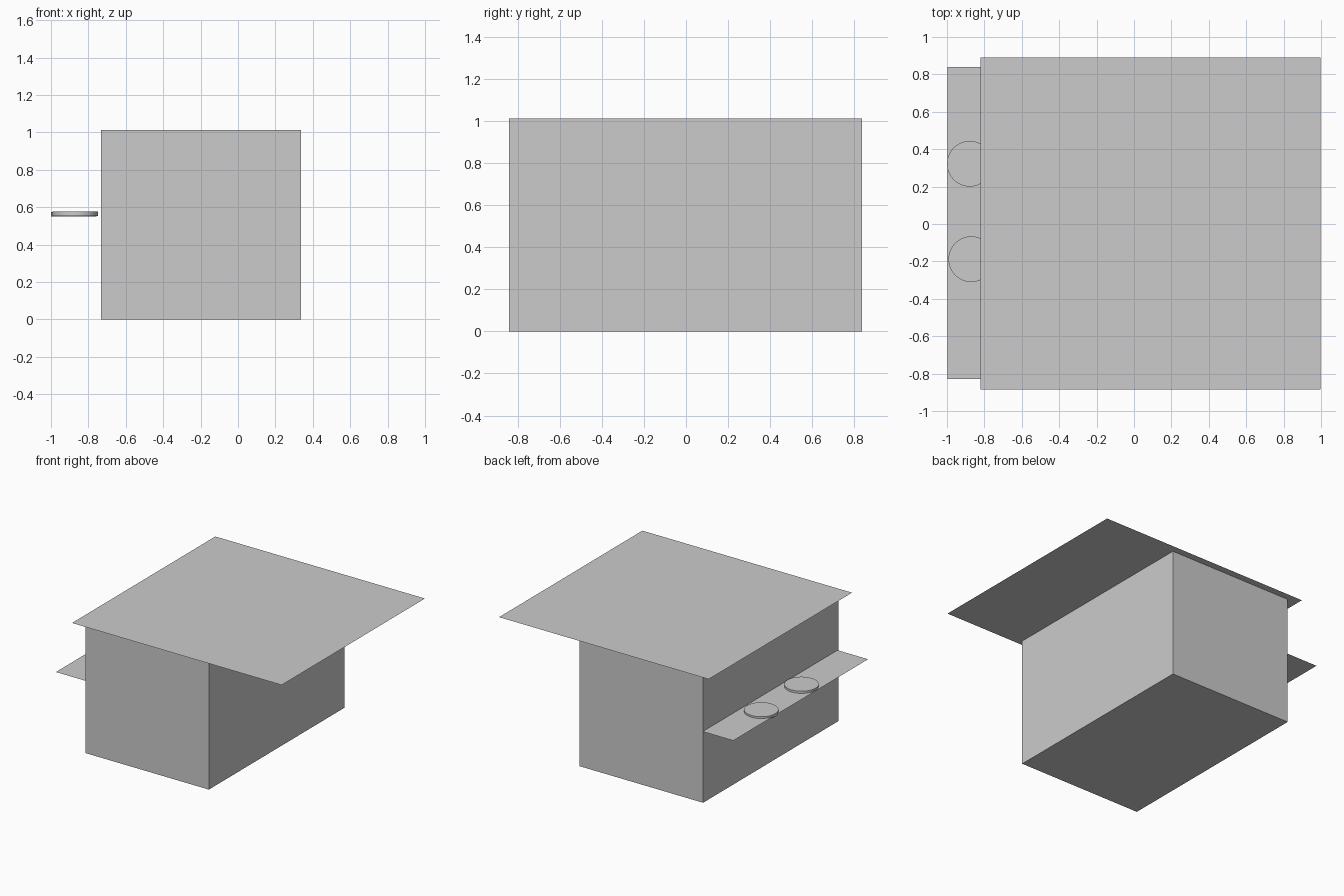
import bpy, bmesh
from mathutils import Matrix

if "Cube" in bpy.data.objects:
    bpy.data.objects.remove(bpy.data.objects["Cube"])


def new_object(name, bm):
    mesh = bpy.data.meshes.new(name)
    bm.to_mesh(mesh)
    bm.free()
    obj = bpy.data.objects.new(name, mesh)
    bpy.context.collection.objects.link(obj)
    return obj


def box(name, x0, x1, y0, y1, z0, z1):
    bm = bmesh.new()
    centre = Matrix.Translation(((x0 + x1) / 2, (y0 + y1) / 2, (z0 + z1) / 2))
    size = Matrix.Diagonal((x1 - x0, y1 - y0, z1 - z0, 1))
    bmesh.ops.create_cube(bm, size=1, matrix=centre @ size)
    return new_object(name, bm)


def sheet(name, x0, x1, y0, y1, z):
    bm = bmesh.new()
    corners = [(x0, y0, z), (x1, y0, z), (x1, y1, z), (x0, y1, z)]
    bm.faces.new([bm.verts.new(c) for c in corners])
    return new_object(name, bm)


def disc(name, x, y, z0, z1, radius):
    bm = bmesh.new()
    bmesh.ops.create_cone(bm, cap_ends=True, segments=48, radius1=radius,
                          radius2=radius, depth=z1 - z0,
                          matrix=Matrix.Translation((x, y, (z0 + z1) / 2)))
    obj = new_object(name, bm)
    for face in obj.data.polygons:
        face.use_smooth = len(face.vertices) == 4
    for edge in obj.data.edges:
        a, b = (obj.data.vertices[i].co.z for i in edge.vertices)
        edge.use_edge_sharp = abs(a - b) < 1e-5
    return obj


# Main body
box("body", -0.733, 0.337, -0.842, 0.835, 0, 1.012)

# Thin overhanging roof
sheet("roof", -0.82, 0.998, -0.885, 0.89, 1.013)

# Serving shelf on the left side
sheet("shelf", -0.998, -0.733, -0.83, 0.84, 0.56)

# Round plates resting on the shelf
disc("plate_back", -0.878, 0.322, 0.551, 0.574, 0.122)
disc("plate_front", -0.87, -0.188, 0.553, 0.577, 0.122)
